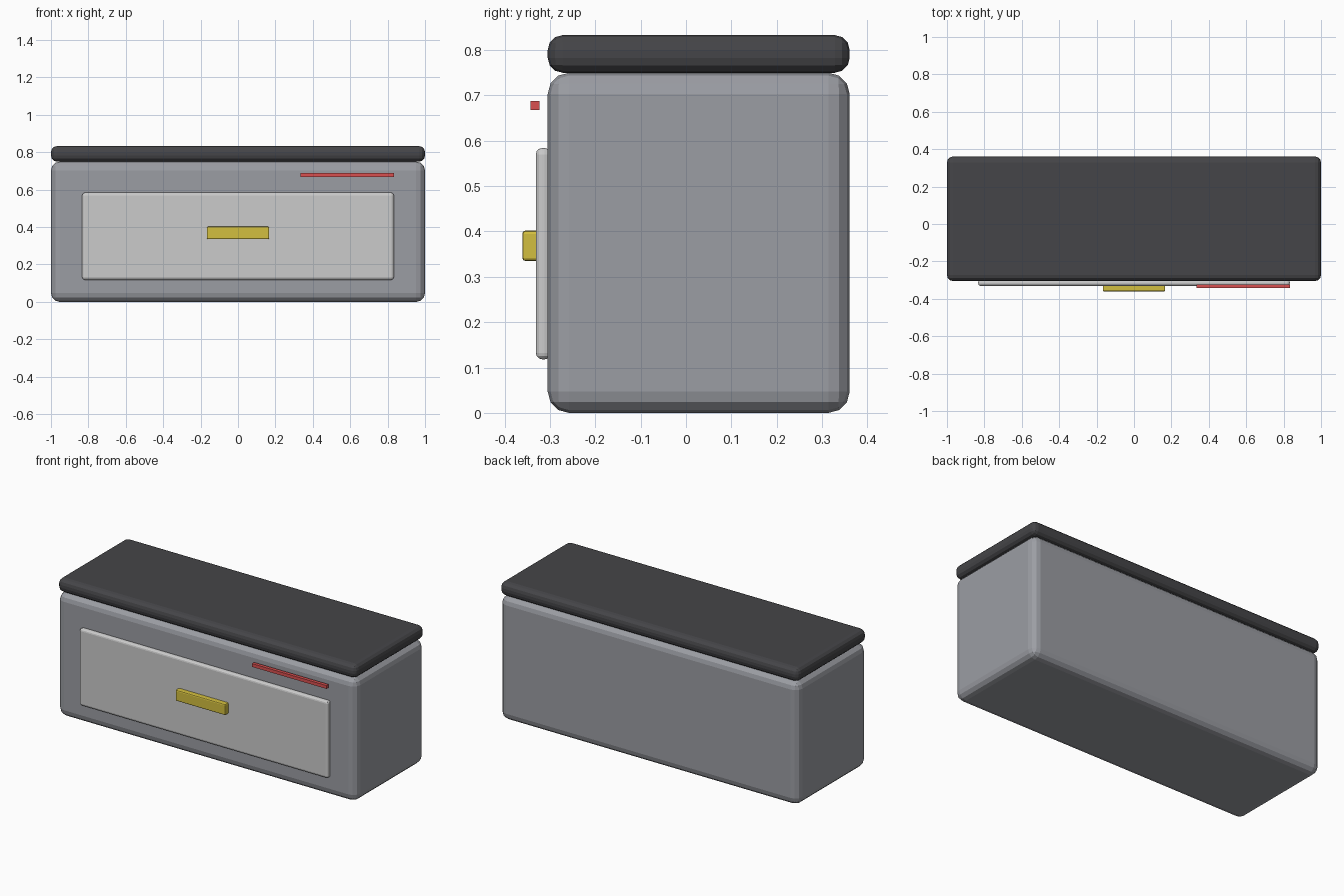
import bpy

if "Cube" in bpy.data.objects:
    bpy.data.objects.remove(bpy.data.objects["Cube"])


def material(name, rgb):
    m = bpy.data.materials.new(name)
    m.diffuse_color = (*rgb, 1)
    m.use_nodes = True
    m.node_tree.nodes["Principled BSDF"].inputs["Base Color"].default_value = m.diffuse_color
    return m


def box(name, lo, hi, bevel=0, segments=3, mat=None):
    """Axis-aligned box between two corners, with rounded edges."""
    centre = [(a + b) / 2 for a, b in zip(lo, hi)]
    bpy.ops.mesh.primitive_cube_add(size=1, location=centre)
    ob = bpy.context.object
    ob.name = name
    ob.scale = [b - a for a, b in zip(lo, hi)]
    bpy.ops.object.transform_apply(location=False, rotation=False, scale=True)
    if bevel:
        mod = ob.modifiers.new("rounded_edges", 'BEVEL')
        mod.width = bevel
        mod.segments = segments
    if mat:
        ob.data.materials.append(mat)
    return ob


dark = material("dark_top", (0.06, 0.06, 0.065))
grey = material("body_grey", (0.33, 0.34, 0.37))
pale = material("panel_grey", (0.6, 0.6, 0.62))
yellow = material("handle_yellow", (0.65, 0.52, 0.05))
red = material("strip_red", (0.7, 0.08, 0.08))

# Cabinet body and the slab resting on it
box("body", (-1, -0.305, 0), (1, 0.361, 0.75), 0.047, 3, grey)
box("top_slab", (-1, -0.305, 0.75), (1, 0.361, 0.833), 0.033, 3, dark)

# Drawer front with its handle
box("drawer_front", (-0.833, -0.331, 0.118), (0.833, -0.298, 0.584), 0.014, 3, pale)
box("handle", (-0.167, -0.361, 0.335), (0.167, -0.312, 0.402), 0.007, 2, yellow)

# Thin red strip floating just ahead of the body
box("indicator_strip", (0.333, -0.343, 0.668), (0.833, -0.323, 0.688), 0, 1, red)
